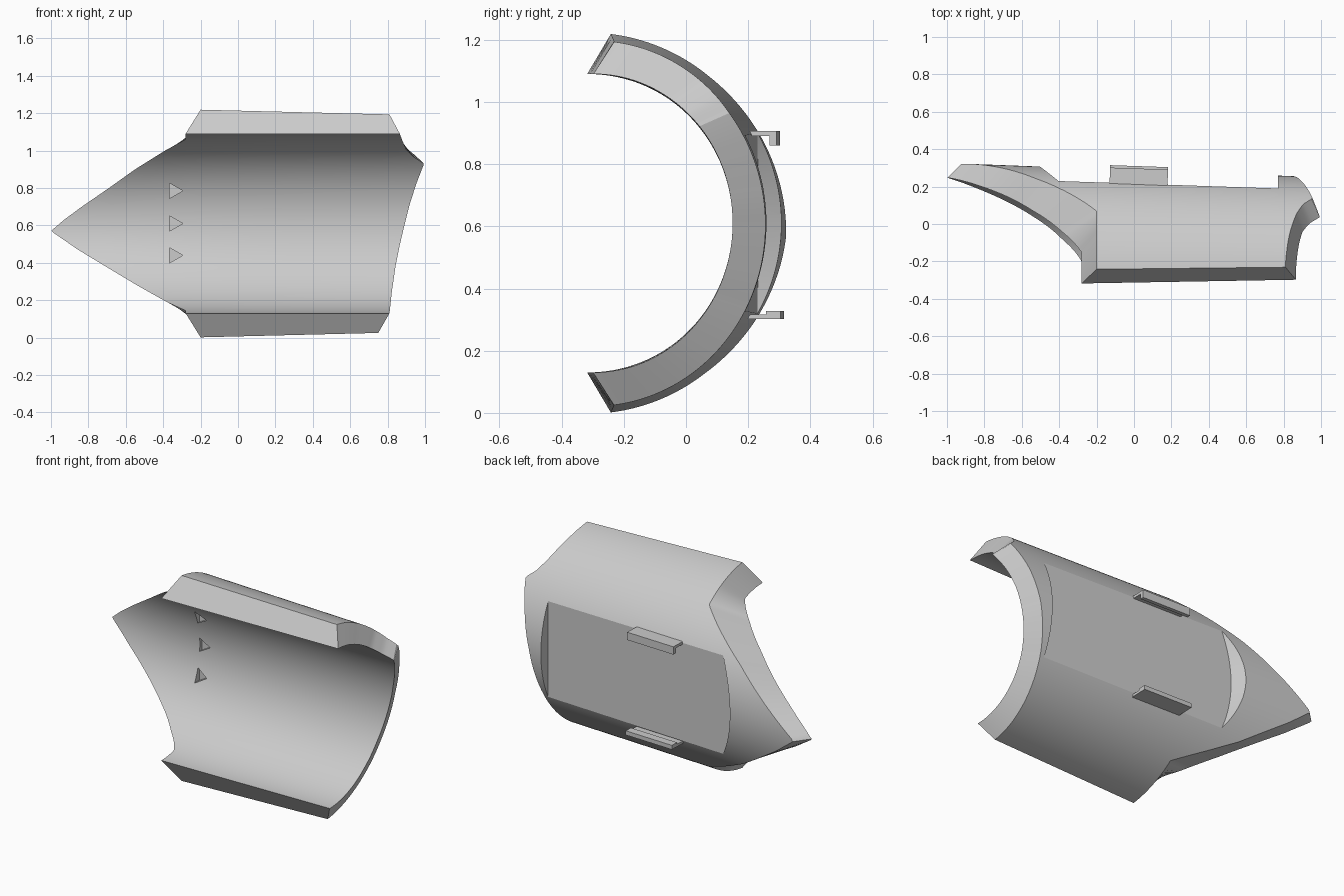
import bpy, bmesh, math

cube = bpy.data.objects.get("Cube")
if cube:
    bpy.data.objects.remove(cube)

grey = bpy.data.materials.new("plain grey")
grey.use_nodes = True
colour = (0.6, 0.6, 0.6, 1)
grey.diffuse_color = colour
grey.node_tree.nodes["Principled BSDF"].inputs["Base Color"].default_value = colour

MID = 0.61      # height of the arc axis
STEPS = 120     # segments round the arc
COLUMNS = 12    # segments along each wall
SLOPE = -0.034  # lean of the flat back panel

# End curves as (height, x) points
INNER_LEFT = [(0.13, -0.28), (0.145, -0.28), (0.19, -0.38), (0.28, -0.54), (0.37, -0.69),
              (0.47, -0.855), (0.57, -1), (0.63, -0.93), (0.7, -0.835), (0.8, -0.69),
              (0.9, -0.55), (1.0, -0.39), (1.06, -0.28)]
OUTER_LEFT = [(0.12, -0.2), (0.21, -0.38), (0.29, -0.53), (0.37, -0.65), (0.47, -0.8),
              (0.57, -0.93), (0.68, -0.79), (0.8, -0.635), (0.88, -0.53), (0.97, -0.39),
              (1.09, -0.2)]
INNER_RIGHT = [(0.13, 0.81), (0.25, 0.823), (0.38, 0.842), (0.5, 0.866), (0.61, 0.892),
               (0.72, 0.92), (0.83, 0.956), (0.93, 0.995), (0.965, 0.94), (1.005, 0.9),
               (1.05, 0.88), (1.09, 0.865)]
OUTER_RIGHT = [(0.03, 0.75), (0.35, 0.8), (0.61, 0.85), (0.8, 0.9), (0.97, 0.955),
               (1.01, 0.905), (1.06, 0.87), (1.14, 0.83), (1.19, 0.81)]


def lookup(points, z):
    if z <= points[0][0]:
        return points[0][1]
    for (z0, x0), (z1, x1) in zip(points, points[1:]):
        if z <= z1:
            return x0 + (x1 - x0) * (z - z0) / (z1 - z0)
    return points[-1][1]


def wall_point(x, t, reach, half_height):
    centre = -0.313 + 0.0175 * x
    return x, centre + (reach - centre) * math.cos(t), MID + half_height * math.sin(t)


def inner_point(x, t):
    flare = max(0, (0.3 - x) / 1.3) ** 3
    return wall_point(x, t, 0.15 + 0.1 * flare, 0.48)


def outer_point(x, t):
    return wall_point(x, t, 0.288 - 0.038 * x, 0.608 - 0.025 * x)


def row(surface, t, left, right):
    return [surface(left + (right - left) * k / COLUMNS, t) for k in range(COLUMNS + 1)]


def finish(name, bm):
    bmesh.ops.recalc_face_normals(bm, faces=bm.faces)
    mesh = bpy.data.meshes.new(name)
    bm.to_mesh(mesh)
    bm.free()
    mesh.materials.append(grey)
    obj = bpy.data.objects.new(name, mesh)
    bpy.context.collection.objects.link(obj)
    return obj


def loft(name, start, end):
    """Closed solid between two matching outlines."""
    bm = bmesh.new()
    a = [bm.verts.new(p) for p in start]
    b = [bm.verts.new(p) for p in end]
    bm.faces.new(a)
    bm.faces.new(b)
    for i in range(len(a)):
        j = (i + 1) % len(a)
        bm.faces.new((a[i], a[j], b[j], b[i]))
    return finish(name, bm)


# Curved shell: inner and outer walls joined round the rim
bm = bmesh.new()
rings = []
for i in range(STEPS + 1):
    f = 2 * i / STEPS - 1
    ti, to = math.radians(90) * f, math.radians(83) * f
    zi = inner_point(0, ti)[2]
    inside = row(inner_point, ti, lookup(INNER_LEFT, zi), lookup(INNER_RIGHT, zi))
    outside = row(outer_point, to, lookup(OUTER_LEFT, outer_point(-0.4, to)[2]),
                  lookup(OUTER_RIGHT, outer_point(0.85, to)[2]))
    rings.append([bm.verts.new(p) for p in inside + outside[::-1]])
for a, b in zip(rings, rings[1:]):
    for k in range(len(a)):
        n = (k + 1) % len(a)
        bm.faces.new((a[k], a[n], b[n], b[k]))
bm.faces.new(rings[0])
bm.faces.new(rings[-1])
shell = finish("curved_shell", bm)

# Flat panel recess on the back, with a bowed, sloping end wall
floor_line, lid_line = [], []
for i in range(25):
    u = 1.1 * (i / 12 - 1)
    x, z = -0.4 - 0.065 * (1 - u * u), MID + 0.3 * u
    y = 0.216 + SLOPE * x
    floor_line.append((x, y, z))
    lid_line.append((x - 0.5 * (0.45 - y), 0.45, z))
for z in (MID + 0.33, MID - 0.33):
    floor_line.append((0.77, 0.216 + SLOPE * 0.77, z))
    lid_line.append((0.77, 0.45, z))
cutters = [loft("back_recess_cutter", floor_line, lid_line)]

# Three shallow triangles sunk in the inner wall
for z, floor in ((0.785, 0.16), (0.61, 0.185), (0.44, 0.16)):
    corners = [(-0.365, z - 0.04), (-0.295, z), (-0.365, z + 0.04)]
    cutters.append(loft("triangle_cutter", [(x, -0.1, h) for x, h in corners],
                        [(x, floor, h) for x, h in corners]))
for cutter in cutters:
    mod = shell.modifiers.new("cut", "BOOLEAN")
    mod.object = cutter
    mod.operation = "DIFFERENCE"
    mod.solver = "EXACT"

# Bake the cuts so the edges can be shaded by angle
bpy.context.view_layer.update()
cut_mesh = bpy.data.meshes.new_from_object(
    shell.evaluated_get(bpy.context.evaluated_depsgraph_get()))
shell.modifiers.clear()
shell.data = cut_mesh
for cutter in cutters:
    bpy.data.objects.remove(cutter)
bpy.ops.object.select_all(action="DESELECT")
shell.select_set(True)
bpy.context.view_layer.objects.active = shell
bpy.ops.object.shade_smooth_by_angle(angle=math.radians(20))

# Hooked clips on the back, leaning with the panel
CLIPS = {
    "upper_clip": [(0.19, 0.89), (0.275, 0.89), (0.275, 0.86), (0.297, 0.86),
                   (0.297, 0.906), (0.19, 0.906)],
    "lower_clip": [(0.185, 0.302), (0.31, 0.302), (0.31, 0.327), (0.263, 0.327),
                   (0.263, 0.317), (0.185, 0.317)],
}
for name, profile in CLIPS.items():
    clip = loft(name, [(-0.138, y, z) for y, z in profile], [(0.172, y, z) for y, z in profile])
    clip.rotation_euler.z = SLOPE
